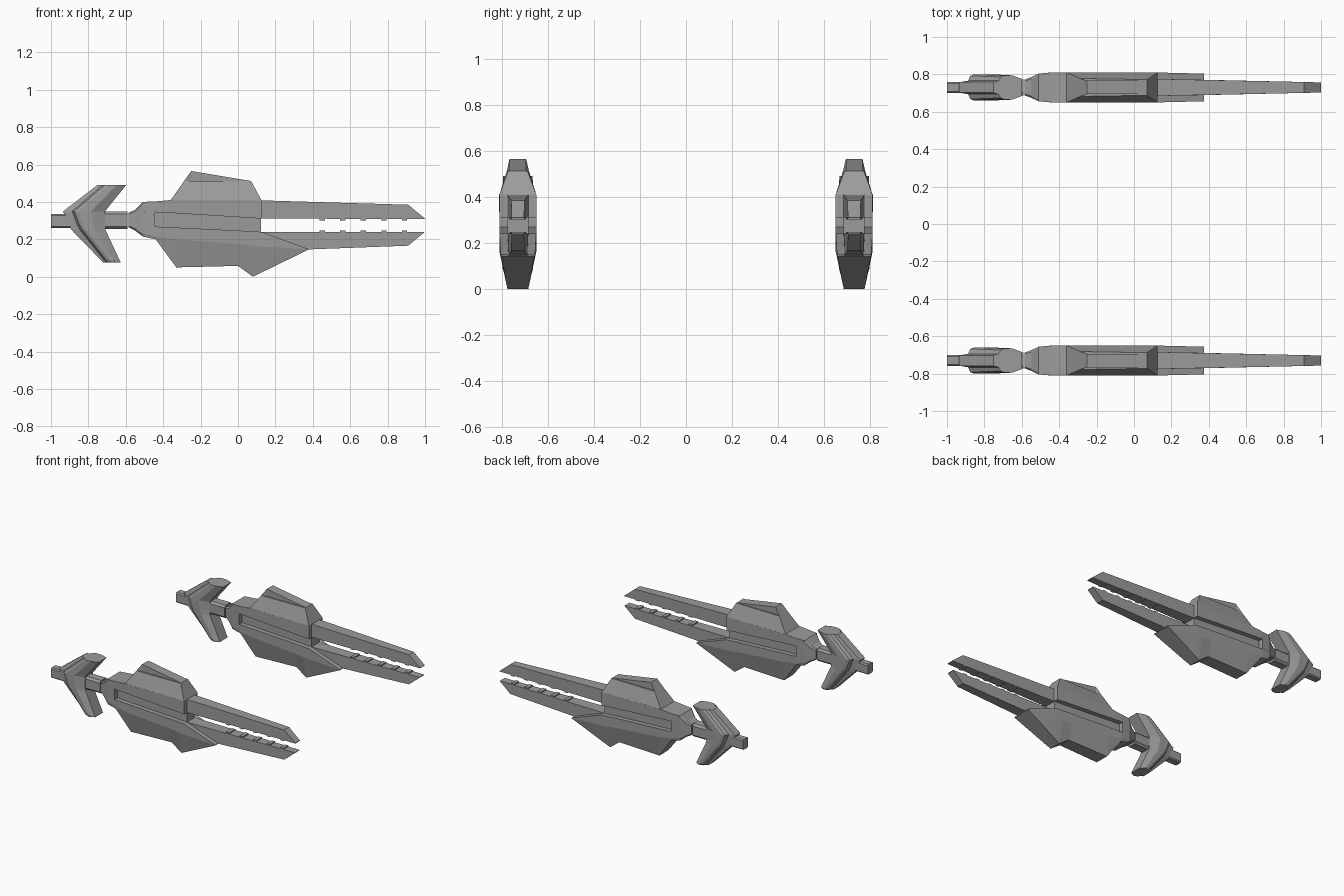
import bpy, bmesh

grey = bpy.data.materials.new("gunmetal_grey")
grey.diffuse_color = (0.33, 0.33, 0.33, 1)


def loft(name, sections, axis="x", y=0.0):
    """Skin sections (station, [(half_width, coordinate), ...]), mirrored in y."""
    bm = bmesh.new()
    rings = []
    for s, prof in sections:
        pts = [(h, a) for h, a in prof] + [(-h, a) for h, a in reversed(prof)]
        rings.append([bm.verts.new((s, h, a) if axis == "x" else (a, h, s))
                      for h, a in pts])
    n = len(rings[0])
    for r0, r1 in zip(rings, rings[1:]):
        for i in range(n):
            j = (i + 1) % n
            bm.faces.new((r0[i], r0[j], r1[j], r1[i]))
    bm.faces.new(rings[0])
    bm.faces.new(rings[-1])
    bmesh.ops.recalc_face_normals(bm, faces=bm.faces)
    me = bpy.data.meshes.new(name)
    bm.to_mesh(me)
    bm.free()
    me.materials.append(grey)
    ob = bpy.data.objects.new(name, me)
    ob.location.y = y
    bpy.context.collection.objects.link(ob)
    return ob


def bar(x, h, z0, z1):
    """Plain rectangular section."""
    return (x, [(h, z0), (h, z1)])


def hull(x, h, top, rim, k, keel):
    """Section with vertical flank, then a taper to the keel."""
    return (x, [(k, keel), (h, rim), (h, top)])


def wing(z, left, step, right, h):
    """Horizontal slice of the tail: narrow leading edge, wide plate, tapered rear."""
    mid = step + 0.55 * (right - step)
    return (z, [(0.028, left), (0.036, step - 0.012), (h - 0.008, step),
                (h, step + 0.02), (h, mid), (0.045, right)])


def chamfered(x, h, z0, z1, c):
    return (x, [(h - c, z0), (h, z0 + c), (h, z1 - c), (h - c, z1)])


def cannon(tag, y):
    # Lower hull with keel
    loft("lower_hull_" + tag, [
        hull(-0.51, 0.074, 0.272, 0.235, 0.070, 0.215),
        hull(-0.44, 0.080, 0.268, 0.215, 0.074, 0.200),
        hull(-0.33, 0.080, 0.263, 0.200, 0.052, 0.050),
        hull(0.00, 0.080, 0.247, 0.175, 0.047, 0.058),
        hull(0.08, 0.080, 0.242, 0.165, 0.045, 0.000),
        hull(0.125, 0.080, 0.240, 0.162, 0.050, 0.022),
        hull(0.375, 0.074, 0.149, 0.147, 0.072, 0.144)], y=y)
    # Upper hull band above the side slot
    loft("upper_hull_" + tag, [
        bar(-0.51, 0.074, 0.348, 0.400), bar(-0.44, 0.080, 0.345, 0.403),
        bar(-0.36, 0.081, 0.341, 0.410), bar(0.125, 0.080, 0.311, 0.410)], y=y)
    # Recessed core behind the slot, and the block closing its rear end
    loft("slot_core_" + tag, [
        bar(-0.46, 0.046, 0.262, 0.352), bar(0.124, 0.046, 0.232, 0.320)], y=y)
    loft("rear_block_" + tag, [
        bar(-0.51, 0.074, 0.272, 0.348), bar(-0.445, 0.080, 0.268, 0.345)], y=y)
    # Top fin
    loft("top_fin_" + tag, [
        (0.410, [(0.080, -0.36), (0.080, 0.125)]),
        (0.510, [(0.047, -0.289), (0.047, 0.07)])][:1] + [
        (0.512, [(0.048, -0.288), (0.042, 0.07)])], "z", y)
    loft("top_fin_ridge_" + tag, [
        bar(-0.288, 0.048, 0.500, 0.512), bar(-0.25, 0.036, 0.500, 0.565),
        bar(0.07, 0.036, 0.500, 0.512)], y=y)
    # Collar behind the hull and connecting shaft
    loft("collar_" + tag, [
        chamfered(-0.585, 0.042, 0.265, 0.342, 0.008),
        chamfered(-0.548, 0.056, 0.245, 0.360, 0.010),
        chamfered(-0.51, 0.074, 0.216, 0.400, 0.010)], y=y)
    loft("shaft_" + tag, [
        chamfered(-0.80, 0.042, 0.255, 0.350, 0.014),
        chamfered(-0.592, 0.042, 0.255, 0.350, 0.014)], y=y)
    # Swept tail and its rear stub
    loft("tail_" + tag, [
        wing(0.075, -0.718, -0.690, -0.627, 0.062),
        wing(0.088, -0.732, -0.704, -0.633, 0.066),
        wing(0.250, -0.890, -0.832, -0.708, 0.070),
        wing(0.280, -0.912, -0.848, -0.711, 0.070),
        wing(0.350, -0.935, -0.875, -0.711, 0.070),
        wing(0.490, -0.752, -0.712, -0.598, 0.064)], "z", y)
    loft("tail_stub_" + tag, [
        chamfered(-1.0, 0.030, 0.260, 0.336, 0.008),
        chamfered(-0.88, 0.030, 0.260, 0.336, 0.008)], y=y)
    # Upper and lower prongs, pointed at the gap
    loft("upper_prong_" + tag, [
        bar(0.10, 0.046, 0.311, 0.409), bar(0.91, 0.029, 0.309, 0.385),
        bar(1.0, 0.027, 0.308, 0.311)], y=y)
    loft("lower_prong_" + tag, [
        bar(0.10, 0.046, 0.150, 0.240), bar(0.375, 0.041, 0.146, 0.240),
        bar(0.91, 0.029, 0.166, 0.240), bar(0.995, 0.027, 0.236, 0.240)], y=y)
    # Small teeth facing each other across the gap
    for i in range(5):
        x = 0.45 + 0.11 * i
        h = 0.036 - 0.002 * i
        for part, z0, z1 in (("upper", 0.302, 0.315), ("lower", 0.235, 0.248)):
            loft(f"{part}_tooth_{tag}_{i + 1}",
                 [bar(x - 0.014, h, z0, z1), bar(x + 0.014, h, z0, z1)], y=y)


cannon("near", -0.73)
cannon("far", 0.73)
